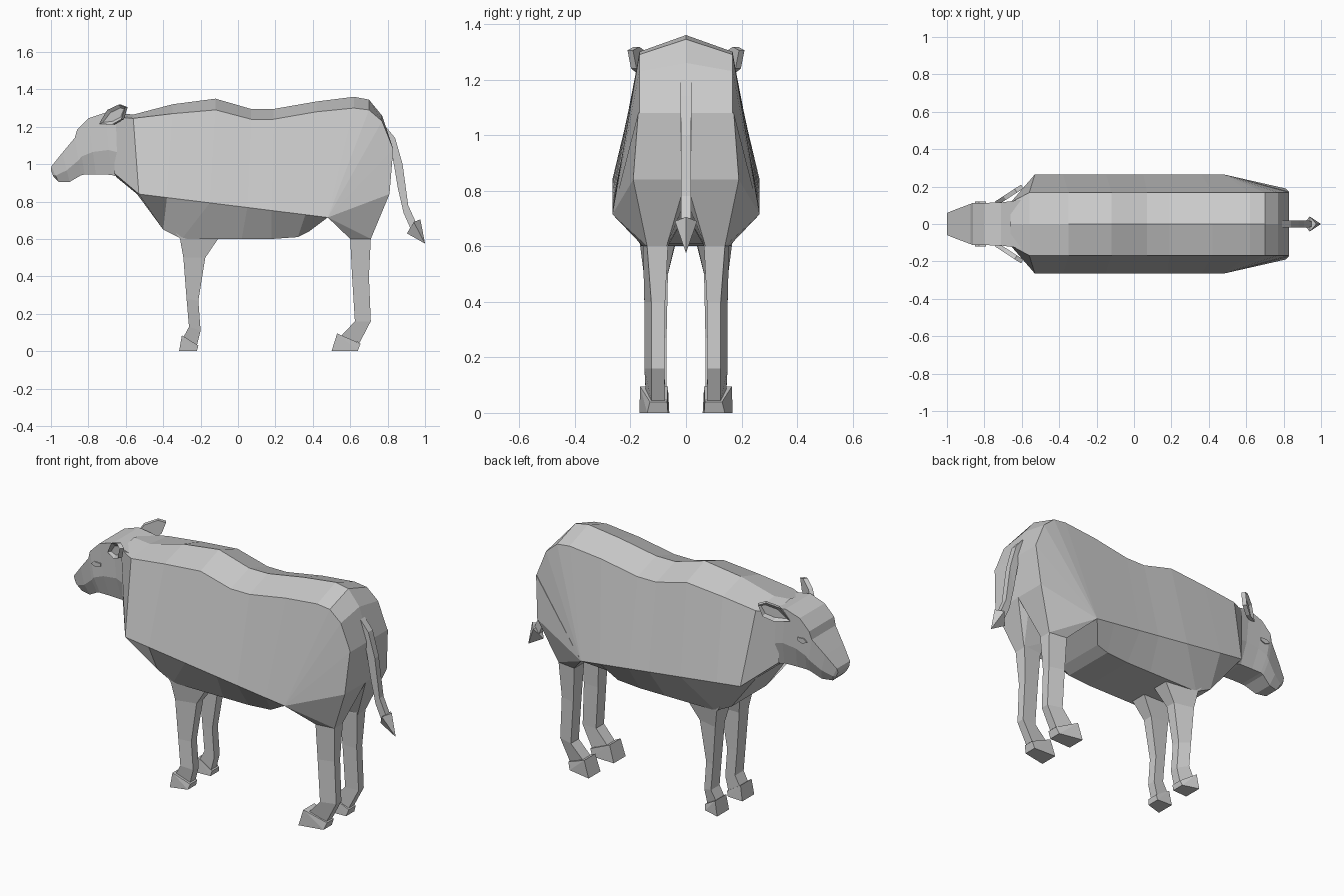
import bpy, bmesh
from mathutils import Vector

if "Cube" in bpy.data.objects:
    bpy.data.objects.remove(bpy.data.objects["Cube"])


def finish(bm, name, mirror=True):
    """Mirror across y, weld, fix normals and make a flat shaded object."""
    if mirror:
        mid = [f for f in bm.faces if all(abs(v.co.y) < 1e-4 for v in f.verts)]
        bmesh.ops.delete(bm, geom=mid, context='FACES')
        dup = bmesh.ops.duplicate(bm, geom=bm.verts[:] + bm.edges[:] + bm.faces[:])['geom']
        for v in dup:
            if isinstance(v, bmesh.types.BMVert):
                v.co.y = -v.co.y
    bmesh.ops.remove_doubles(bm, verts=bm.verts[:], dist=1e-4)
    bmesh.ops.recalc_face_normals(bm, faces=bm.faces[:])
    me = bpy.data.meshes.new(name)
    bm.to_mesh(me)
    bm.free()
    ob = bpy.data.objects.new(name, me)
    bpy.context.collection.objects.link(ob)
    return ob


def loft(name, rings, closed=True, mirror=True):
    """Skin a row of equal-length point rings."""
    bm = bmesh.new()
    vs = [[bm.verts.new(p) for p in r] for r in rings]
    n = len(rings[0])
    for a, b in zip(vs, vs[1:]):
        for i in range(n if closed else n - 1):
            j = (i + 1) % n
            bm.faces.new((a[i], a[j], b[j], b[i]))
    if closed:
        bm.faces.new(vs[0])
        bm.faces.new(vs[-1])
    return finish(bm, name, mirror)


def hull(name, pts, mirror=True):
    bm = bmesh.new()
    for p in pts:
        bm.verts.new(p)
    bmesh.ops.convex_hull(bm, input=bm.verts[:])
    return finish(bm, name, mirror)


# Body: long edge lines (spine, shoulder, widest line, belly edge), skinned by station
spine = [(-.66, 1.275), (-.56, 1.265), (-.35, 1.32), (-.12, 1.35), (.07, 1.295), (.19, 1.295),
         (.42, 1.335), (.62, 1.36), (.70, 1.345), (.77, 1.26), (.83, 1.08)]
shoulder_z = [1.25, 1.245, 1.27, 1.29, 1.24, 1.24, 1.28, 1.30, 1.29, 1.23, 1.08]
wide_x = [None, -.53, -.38, -.15, .05, .18, .36, .48, .48, .48, .48]
belly = [(-.65, .05, .93), (-.54, .14, .84), (-.40, .16, .65), (-.30, .16, .60), (.02, .16, .60),
         (.18, .16, .60), (.32, .16, .61), (.38, .15, .64), (.48, .14, .715), (.48, .14, .715),
         (.48, .14, .715)]
stations = []
for i, (x, z) in enumerate(spine):
    wx = wide_x[i]
    wide = (-.66, .10, .95) if wx is None else (wx, .265, .84 - .125 * (wx + .53) / 1.01)
    bx, by, bz = belly[i]
    stations.append([(x, 0, z), (x, .115 if i == 0 else .168, shoulder_z[i]),
                     wide, (bx, by, bz), (bx, 0, bz)])
loft("body", stations, closed=False)

# Hindquarters: rump and thighs
hull("hindquarters", [(.83, 0, 1.08), (.83, .172, 1.08), (.81, 0, .84), (.81, .19, .84),
                      (.48, .265, .715), (.48, 0, .715), (.74, 0, .77),
                      (.60, .155, .6), (.71, .14, .6), (.71, .07, .6), (.60, .065, .6)])

# Head: profile of top point, bottom point and half width
profile = [(-.60, 1.25, -.60, .92, .13), (-.71, 1.275, -.68, .943, .115),
           (-.80, 1.245, -.76, .945, .113), (-.86, 1.185, -.82, .945, .113),
           (-.873, 1.14, -.84, .94, .108), (-.94, 1.06, -.90, .905, .083),
           (-.998, .988, -.96, .905, .06), (-1.0, .965, -.985, .93, .052)]
loft("head", [[(tx, -w, tz), (tx, w, tz), (.4 * tx + .6 * bx, w, .4 * tz + .6 * bz),
               (bx, w * .7, bz), (bx, -w * .7, bz),
               (.4 * tx + .6 * bx, -w, .4 * tz + .6 * bz)]
              for tx, tz, bx, bz, w in profile], mirror=False)

# Eyes
hull("eyes", [(x, y, z) for y, k in ((.10, 1), (.119, .9))
              for x, z in ((-.85, 1.12), (-.83, 1.137), (-.79, 1.135), (-.79, 1.118), (-.82, 1.107))])

# Ears: leaf outline, thickened, with a sunken inner face
bm = bmesh.new()
leaf = [(-.73, 1.215), (-.66, 1.212), (-.61, 1.24), (-.59, 1.305), (-.625, 1.318), (-.685, 1.29)]
outward = Vector((-.57, .82, 0))
face = bm.faces.new([bm.verts.new((x, .10 + (x + .73) * .65, z)) for x, z in leaf])
ext = bmesh.ops.extrude_face_region(bm, geom=[face])['geom']
bmesh.ops.translate(bm, verts=[g for g in ext if isinstance(g, bmesh.types.BMVert)], vec=outward * .024)
outer = [g for g in ext if isinstance(g, bmesh.types.BMFace)]
bmesh.ops.inset_region(bm, faces=outer, thickness=.018)
bmesh.ops.translate(bm, verts=outer[0].verts[:], vec=outward * -.014)
finish(bm, "ears")


def legs(name, rows):
    """Rows: front x, z, back x, z, inner y, outer y, outer y at the back."""
    loft(name, [[(fx, a, fz), (fx, b, fz), (bx, c, bz), (bx, a, bz)]
                for fx, fz, bx, bz, a, b, c in rows])


legs("front_legs", [(-.36, .67, -.08, .67, .035, .175, .15), (-.31, .60, -.10, .61, .04, .165, .14),
                    (-.292, .50, -.175, .50, .065, .152, .125), (-.275, .28, -.212, .27, .07, .148, .12),
                    (-.262, .13, -.20, .11, .07, .148, .12), (-.30, .06, -.22, .03, .07, .145, .12)])
legs("hind_legs", [(.60, .62, .71, .62, .065, .155, .14), (.60, .60, .71, .60, .065, .155, .14),
                   (.61, .40, .70, .40, .075, .15, .125), (.625, .16, .71, .16, .078, .15, .125),
                   (.55, .08, .65, .045, .075, .145, .125)])

# Hooves: wedges flaring to the toe
for name, toe, heel, top_f, top_b in (
        ("front_hooves", -.315, -.22, (-.30, .085), (-.212, .03)),
        ("hind_hooves", .50, .64, (.53, .095), (.655, .04))):
    hull(name, [(toe, .06, 0), (toe, .168, 0), (heel, .065, 0), (heel, .14, 0),
                (top_f[0], .065, top_f[1]), (top_f[0], .165, top_f[1]),
                (top_b[0], .068, top_b[1]), (top_b[0], .13, top_b[1])])

# Tail: outer and inner edge pairs
loft("tail", [[(ox, -w, oz), (ox, w, oz), (ix, w, iz), (ix, -w, iz)]
              for ox, oz, ix, iz, w in ((.79, 1.20, .80, 1.08, .02), (.84, 1.14, .828, 1.03, .02),
                                        (.88, 1.0, .855, .87, .018), (.91, .78, .885, .74, .018),
                                        (.955, .68, .925, .65, .017))], mirror=False)

# Tail tuft
hull("tail_tuft", [(.975, 0, .705), (.903, 0, .63), (.94, .04, .69), (.94, -.04, .69), (1.0, 0, .575)],
     mirror=False)
